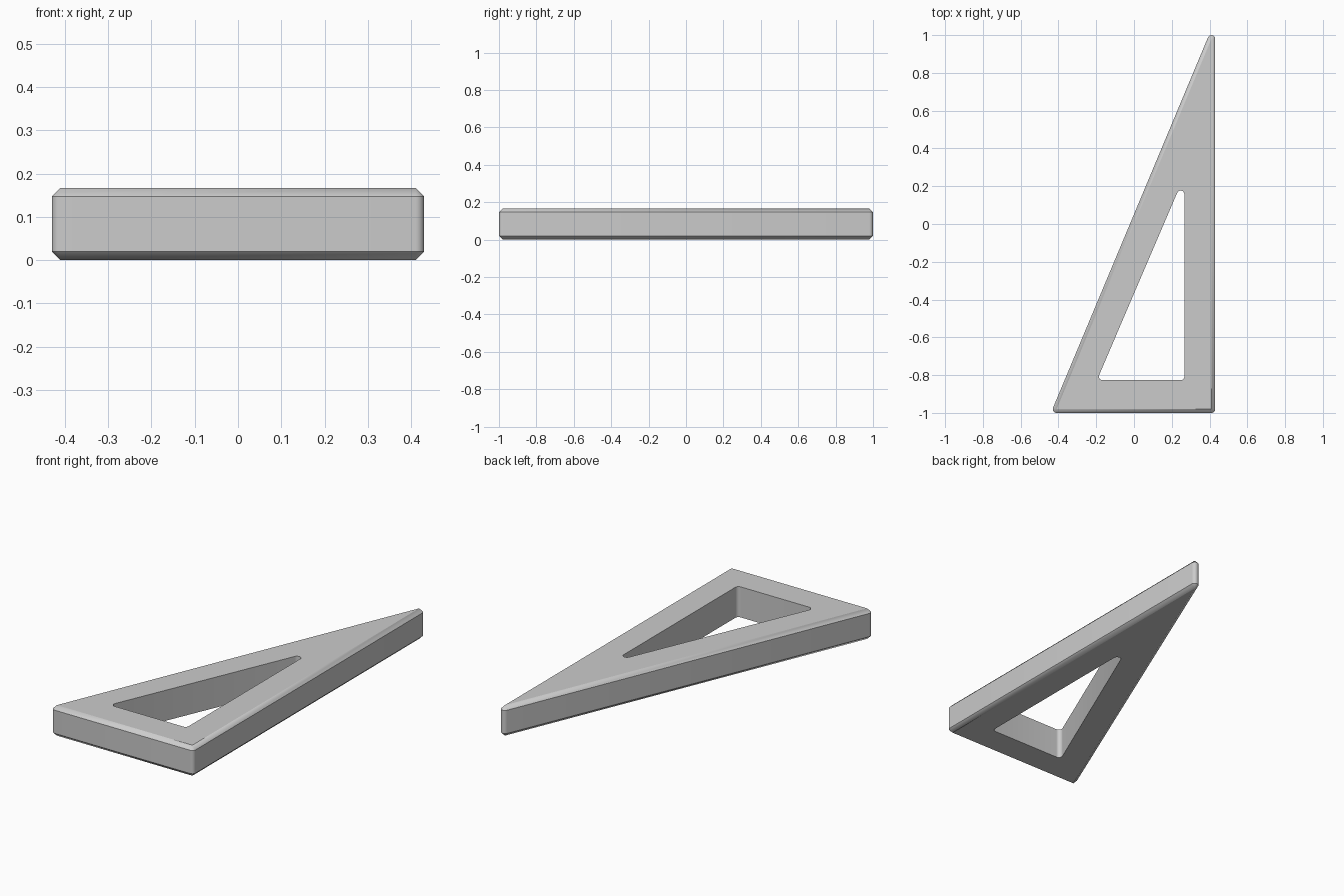
import bpy
import bmesh
import math

cube = bpy.data.objects.get("Cube")
if cube:
    bpy.data.objects.remove(cube, do_unlink=True)

HEIGHT, BEVEL, STEPS = 0.167, 0.02, 8


def rounded_triangle(left, right, low, high, radius):
    """Right triangle with its corner centres given, grown by a rounding radius."""
    corners = [(left, low), (right, low), (right, high)]
    slant = math.atan2(right - left, low - high)  # outward normal of the long side
    slant = math.pi - math.atan2(right - left, high - low)
    spans = [(slant, 1.5 * math.pi), (-0.5 * math.pi, 0), (0, slant)]
    ring = []
    for (x, y), (start, end) in zip(corners, spans):
        for i in range(STEPS + 1):
            a = start + (end - start) * i / STEPS
            ring.append((x + radius * math.cos(a), y + radius * math.sin(a)))
    return ring


# Horizontal outlines: sharp face edge, rounded side wall, rounded window
sharp = rounded_triangle(-0.41, 0.41, -0.98, 0.98, 0)
wall = rounded_triangle(-0.41, 0.41, -0.98, 0.98, BEVEL)
window = rounded_triangle(-0.166, 0.247, -0.807, 0.157, BEVEL)

# Closed cross-section: up the outside, over the top, down through the window
section = [(sharp, 0), (wall, BEVEL), (wall, HEIGHT - BEVEL),
           (sharp, HEIGHT), (window, HEIGHT), (window, 0)]

bm = bmesh.new()
rings = [[bm.verts.new((x, y, z)) for x, y in outline] for outline, z in section]
count = len(sharp)
for r, ring in enumerate(rings):
    upper = rings[(r + 1) % len(rings)]
    for i in range(count):
        j = (i + 1) % count
        bm.faces.new((ring[i], ring[j], upper[j], upper[i]))
bmesh.ops.remove_doubles(bm, verts=bm.verts, dist=0.0001)
bmesh.ops.recalc_face_normals(bm, faces=bm.faces)

mesh = bpy.data.meshes.new("set_square")
bm.to_mesh(mesh)
bm.free()
set_square = bpy.data.objects.new("set_square", mesh)
bpy.context.collection.objects.link(set_square)

# Plain grey material
grey = bpy.data.materials.new("light_grey")
grey.use_nodes = True
color = (0.6, 0.6, 0.6, 1)
grey.diffuse_color = color
grey.node_tree.nodes["Principled BSDF"].inputs["Base Color"].default_value = color
mesh.materials.append(grey)

# Smooth corners, crisp bevels
bpy.ops.object.select_all(action="DESELECT")
set_square.select_set(True)
bpy.context.view_layer.objects.active = set_square
bpy.ops.object.shade_smooth_by_angle(angle=math.radians(30))
